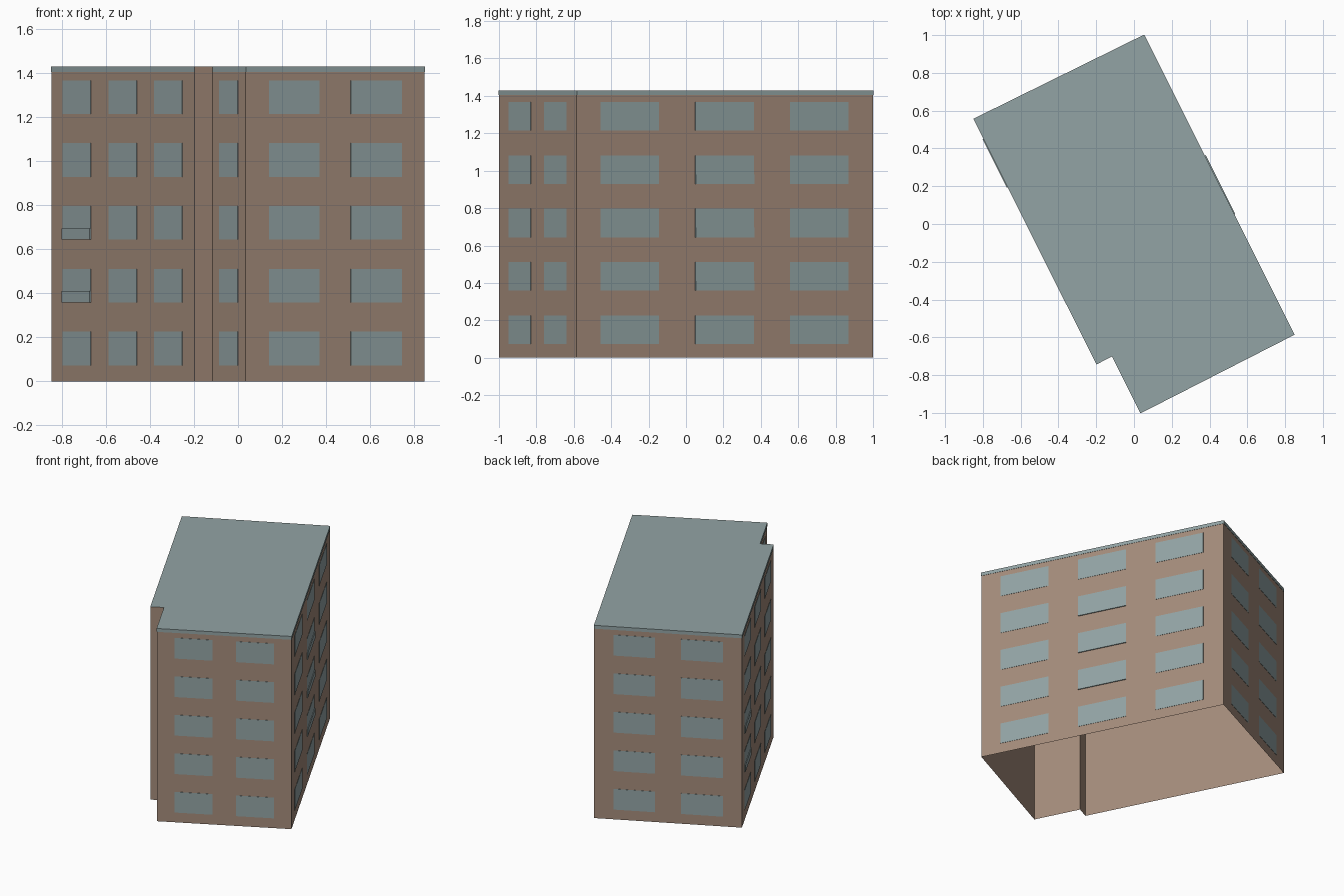
import bpy, bmesh
from mathutils import Vector

cube = bpy.data.objects.get("Cube")
if cube:
    bpy.data.objects.remove(cube)

HEIGHT, BAND = 1.43, 1.405
SILL, STOREY, WINDOW_H, STOREYS = 0.073, 0.2855, 0.153, 5


def material(name, color):
    m = bpy.data.materials.new(name)
    m.use_nodes = True
    m.diffuse_color = color
    m.node_tree.nodes["Principled BSDF"].inputs["Base Color"].default_value = color
    return m


brick = material("warm brown wall", (0.37, 0.26, 0.195, 1))
slate = material("blue grey roof and glass", (0.29, 0.37, 0.375, 1))


def make_object(name, bm, mat):
    mesh = bpy.data.meshes.new(name)
    bm.to_mesh(mesh)
    bm.free()
    mesh.materials.append(mat)
    bpy.context.collection.objects.link(bpy.data.objects.new(name, mesh))


# Footprint corners, counter-clockwise from above
back_right, notch_out = Vector((-0.848, 0.556)), Vector((-0.197, -0.743))
notch_in, front = Vector((-0.115, -0.70)), Vector((0.035, -1.0))
side, back = Vector((0.848, -0.585)), Vector((0.053, 1.0))
corners = [back_right, notch_out, notch_in, front, side, back]

# Walls, open underneath
bm = bmesh.new()
low = [bm.verts.new((*c, 0)) for c in corners]
high = [bm.verts.new((*c, HEIGHT)) for c in corners]
for i in range(len(corners)):
    j = (i + 1) % len(corners)
    bm.faces.new((low[i], low[j], high[j], high[i]))
make_object("walls", bm, brick)

# Flat roof
bm = bmesh.new()
bm.faces.new([bm.verts.new((*c, HEIGHT)) for c in corners])
make_object("roof", bm, slate)


def add_plate(bm, a, b, u0, u1, z0, z1, out):
    """Thin plate on the wall a-b, between fractions u0-u1 and heights z0-z1."""
    d = b - a
    n = Vector((d.y, -d.x)).normalized() * out
    p, q = a + d * u0, a + d * u1
    ring = [(p, z0), (q, z0), (q, z1), (p, z1)]
    inner = [bm.verts.new((*c, z)) for c, z in ring]
    outer = [bm.verts.new((*(c + n), z)) for c, z in ring]
    bm.faces.new(outer)
    for i in range(4):
        j = (i + 1) % 4
        bm.faces.new((inner[i], inner[j], outer[j], outer[i]))


# Window columns along each wall, and the column and storeys with low panels
three = [(0.08, 0.277), (0.40, 0.598), (0.72, 0.916)]
two = [(0.13, 0.412), (0.587, 0.872)]
facades = [
    ("long_right", back_right, notch_out, three, 0, (1, 2)),
    ("notch", notch_in, front, [(0.21, 0.76)], 0, ()),
    ("front", front, side, two, 0, ()),
    ("long_left", side, back, three, 1, (1, 2, 3)),
    ("back", back, back_right, two, 0, ()),
]
for name, a, b, columns, panel_column, panel_storeys in facades:
    # Roof edge band
    bm = bmesh.new()
    add_plate(bm, a, b, 0, 1, BAND, HEIGHT, 0.002)
    make_object(name + "_roof_band", bm, slate)

    # Windows on every storey
    bm = bmesh.new()
    for storey in range(STOREYS):
        z = SILL + storey * STOREY
        for u0, u1 in columns:
            add_plate(bm, a, b, u0, u1, z, z + WINDOW_H, 0.002)
    make_object(name + "_windows", bm, slate)

    # Slightly proud panels across the foot of some windows
    if panel_storeys:
        bm = bmesh.new()
        for storey in panel_storeys:
            z = SILL + storey * STOREY
            add_plate(bm, a, b, *columns[panel_column], z, z + WINDOW_H / 3, 0.007)
        make_object(name + "_window_panels", bm, slate)
